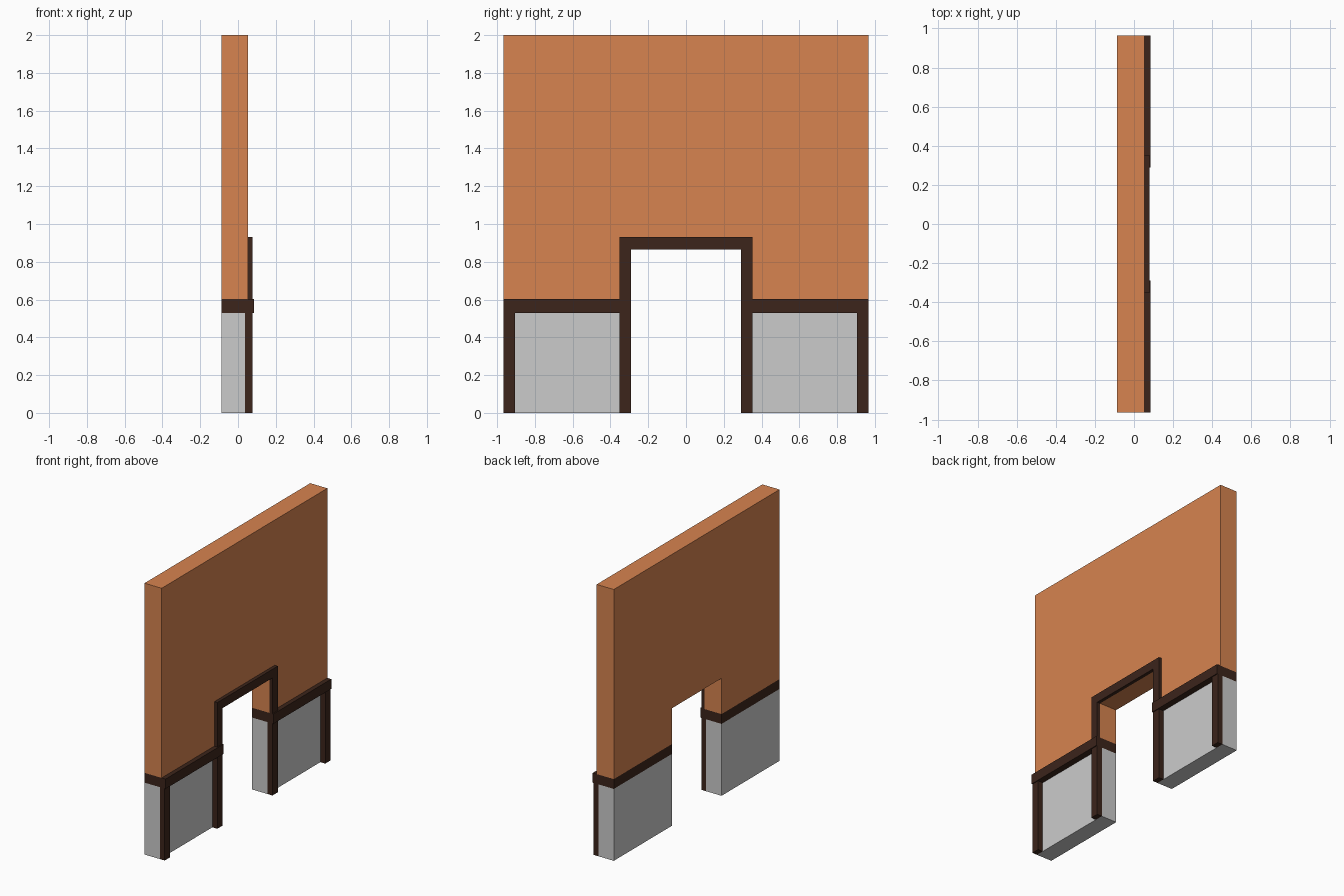
import bpy
import bmesh

if "Cube" in bpy.data.objects:
    bpy.data.objects.remove(bpy.data.objects["Cube"])


def material(name, rgb):
    mat = bpy.data.materials.new(name)
    mat.diffuse_color = (*rgb, 1)
    mat.use_nodes = True
    mat.node_tree.nodes["Principled BSDF"].inputs["Base Color"].default_value = mat.diffuse_color
    return mat


plaster = material("orange_plaster", (0.68, 0.23, 0.08))
wood = material("dark_wood", (0.045, 0.018, 0.011))


def slab(name, profile, x0, x1, mat=None, mirror=False):
    """Extrude a (y, z) outline along x, optionally mirrored across y = 0."""
    bm = bmesh.new()
    face = bm.faces.new([bm.verts.new((x0, y, z)) for y, z in profile])
    grown = bmesh.ops.extrude_face_region(bm, geom=[face], use_keep_orig=True)
    verts = [g for g in grown["geom"] if isinstance(g, bmesh.types.BMVert)]
    bmesh.ops.translate(bm, verts=verts, vec=(x1 - x0, 0, 0))
    bmesh.ops.recalc_face_normals(bm, faces=bm.faces)
    mesh = bpy.data.meshes.new(name)
    bm.to_mesh(mesh)
    bm.free()
    obj = bpy.data.objects.new(name, mesh)
    bpy.context.collection.objects.link(obj)
    if mat:
        mesh.materials.append(mat)
    if mirror:
        mod = obj.modifiers.new("mirror", "MIRROR")
        mod.use_axis = (False, True, False)
        mod.use_mirror_merge = False
    return obj


def rect(y0, y1, z0, z1):
    return [(y0, z0), (y1, z0), (y1, z1), (y0, z1)]


def arch(outer, inner, bottom, inner_top, top):
    return [(-outer, bottom), (-inner, bottom), (-inner, inner_top),
            (inner, inner_top), (inner, bottom), (outer, bottom),
            (outer, top), (-outer, top)]


# Overall sizes
HALF = 0.965
DOOR, FRAME = 0.29, 0.352
RAIL_LOW, RAIL_TOP = 0.53, 0.602
DOOR_TOP, FRAME_TOP = 0.866, 0.93
BACK, BASE_FACE, WALL_FACE, TRIM_FACE, RAIL_FACE = -0.087, 0.038, 0.053, 0.078, 0.085

# Upper wall with the top of the doorway cut out
slab("upper_wall", arch(HALF, DOOR, RAIL_TOP, DOOR_TOP, 2.0), BACK, WALL_FACE, plaster)

# Grey base walls either side of the doorway
slab("base_wall", rect(DOOR, HALF, 0, RAIL_LOW), BACK, BASE_FACE, mirror=True)

# Wooden rails running through the full wall thickness
slab("rail", rect(DOOR, HALF, RAIL_LOW, RAIL_TOP), BACK, RAIL_FACE, wood, True)

# Posts on the base walls
slab("corner_post", rect(0.905, HALF, 0, RAIL_LOW), BASE_FACE, TRIM_FACE, wood, True)
slab("door_post", rect(DOOR, FRAME, 0, RAIL_LOW), BASE_FACE, TRIM_FACE, wood, True)

# Raised frame around the top of the doorway
slab("door_head_frame", arch(FRAME, DOOR, RAIL_TOP, DOOR_TOP, FRAME_TOP),
     WALL_FACE, TRIM_FACE, wood)
